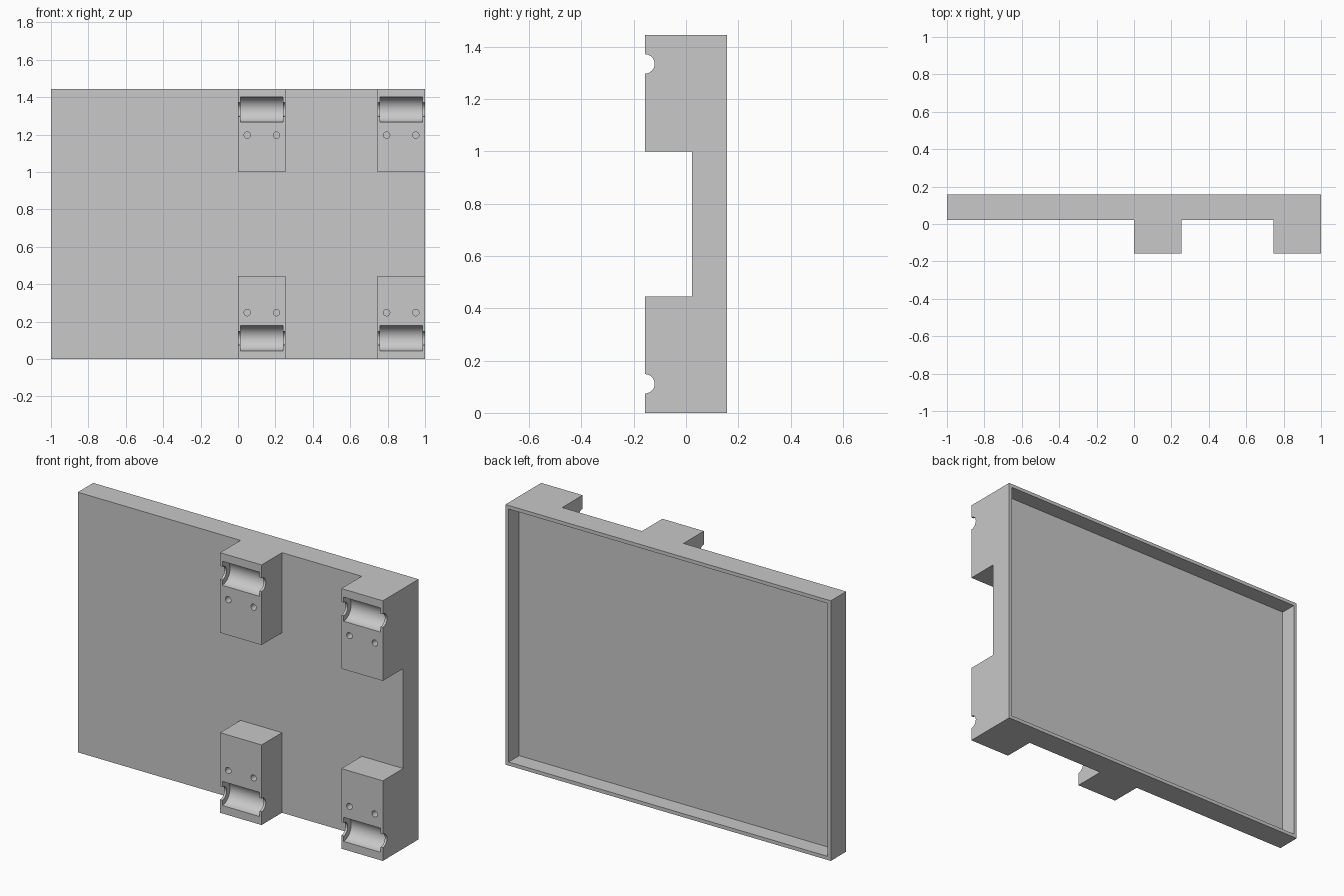
import bpy
from math import radians
from mathutils import Vector

cube = bpy.data.objects.get("Cube")
if cube:
    bpy.data.objects.remove(cube, do_unlink=True)

W, H, D = 2.0, 1.445, 0.314          # overall size
BACK, FRONT, FACE = D / 2, -D / 2, 0.022
RIM, RECESS = 0.02, 0.092
BLOCK_W, BLOCK_H = 0.255, 0.445

grey = bpy.data.materials.new("light_grey")
grey.use_nodes = True
colour = (0.58, 0.58, 0.58, 1)
grey.diffuse_color = colour
grey.node_tree.nodes["Principled BSDF"].inputs["Base Color"].default_value = colour


def box(name, lo, hi):
    lo, hi = Vector(lo), Vector(hi)
    bpy.ops.mesh.primitive_cube_add(size=1, location=(lo + hi) / 2)
    ob = bpy.context.object
    ob.name = name
    ob.scale = hi - lo
    bpy.ops.object.transform_apply(location=True, rotation=True, scale=True)
    ob.data.materials.append(grey)
    return ob


def rod(name, centre, radius, length, axis):
    rot = (0, radians(90), 0) if axis == "x" else (radians(90), 0, 0)
    bpy.ops.mesh.primitive_cylinder_add(vertices=48, radius=radius, depth=length,
                                        location=centre, rotation=rot)
    ob = bpy.context.object
    ob.name = name
    bpy.ops.object.transform_apply(location=True, rotation=True, scale=True)
    ob.data.materials.append(grey)
    return ob


def combine(target, tool, operation):
    """Apply a boolean and discard the tool object."""
    tool.hide_render = True
    bpy.context.view_layer.objects.active = target
    mod = target.modifiers.new("boolean", "BOOLEAN")
    mod.operation, mod.solver, mod.object = operation, "EXACT", tool
    bpy.ops.object.modifier_apply(modifier=mod.name)
    bpy.data.objects.remove(tool, do_unlink=True)


# Tray: slab hollowed from the back
tray = box("tray_panel", (-W / 2, FACE, 0), (W / 2, BACK, H))
recess = box("recess_cutter", (-W / 2 + RIM, BACK - RECESS, RIM),
             (W / 2 - RIM, BACK + 0.1, H - RIM))
combine(tray, recess, "DIFFERENCE")

# Four mounting blocks with a roller groove, an axle notch and screw holes
for x in (0.0, W / 2 - BLOCK_W):
    for top in (False, True):
        z = lambda h: H - h if top else h
        z0, z1 = sorted((z(0), z(BLOCK_H)))
        mid = x + BLOCK_W / 2
        block = box("mounting_block", (x, FRONT, z0), (x + BLOCK_W, FACE + 0.02, z1))
        cutters = [
            rod("roller_cutter", (mid, FRONT, z(0.111)), 0.067, 0.228, "x"),
            rod("axle_cutter", (mid, FRONT, z(0.111)), 0.037, BLOCK_W + 0.1, "x"),
        ]
        for dx in (-0.078, 0.078):
            cutters.append(rod("screw_cutter", (mid + dx, FRONT, z(0.248)), 0.017, 0.16, "y"))
        for cutter in cutters:
            combine(block, cutter, "DIFFERENCE")
        combine(tray, block, "UNION")

# Smooth curved grooves, crisp edges
bpy.ops.object.select_all(action="DESELECT")
tray.select_set(True)
bpy.context.view_layer.objects.active = tray
bpy.ops.object.shade_smooth_by_angle(angle=radians(30))
